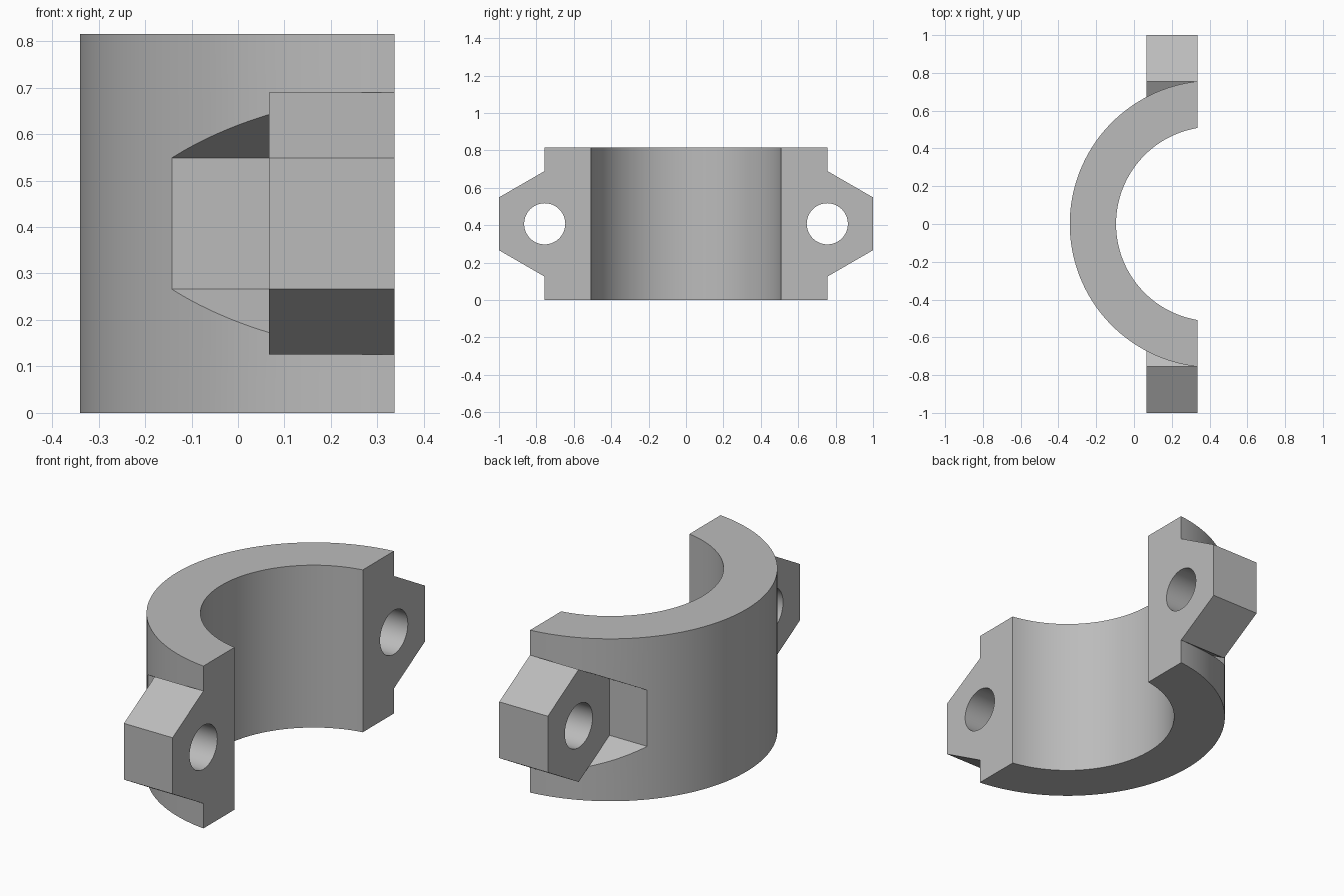
import bpy
import bmesh
from math import cos, sin, pi, acos
from mathutils import Vector

cube = bpy.data.objects.get("Cube")
if cube:
    bpy.data.objects.remove(cube, do_unlink=True)

HEIGHT = 0.815
FACE_X = 0.337       # flat mating face
LUG_X = 0.067        # back of the bolt lugs
AXIS_X = 0.42        # centre of the bore
OUTER, INNER = 0.76, 0.515
BOLT_Y, BOLT_Z = 0.7555, HEIGHT / 2
HEX_R, HOLE_R = 0.2823, 0.11

grey = bpy.data.materials.new("plain grey")
grey.use_nodes = True
colour = (0.5, 0.5, 0.5, 1)
grey.diffuse_color = colour
grey.node_tree.nodes["Principled BSDF"].inputs["Base Color"].default_value = colour


def prism(name, points, direction):
    """Solid made by sweeping a flat outline along a direction."""
    bm = bmesh.new()
    face = bm.faces.new([bm.verts.new(p) for p in points])
    swept = bmesh.ops.extrude_face_region(bm, geom=[face], use_keep_orig=True)
    moved = [v for v in swept["geom"] if isinstance(v, bmesh.types.BMVert)]
    bmesh.ops.translate(bm, verts=moved, vec=Vector(direction))
    bmesh.ops.recalc_face_normals(bm, faces=bm.faces)
    mesh = bpy.data.meshes.new(name)
    bm.to_mesh(mesh)
    bm.free()
    mesh.materials.append(grey)
    obj = bpy.data.objects.new(name, mesh)
    bpy.context.collection.objects.link(obj)
    return obj


def arc(radius, steps=80):
    """Arc behind the mating face, from +y round to -y."""
    start = acos((FACE_X - AXIS_X) / radius)
    angles = [start + (2 * pi - 2 * start) * i / steps for i in range(steps + 1)]
    return [(AXIS_X + radius * cos(a), radius * sin(a), 0) for a in angles]


def bar(name, radius, sides, y, x0, x1):
    """Regular prism along x at a bolt position, with a corner on top."""
    angles = [2 * pi * i / sides for i in range(sides)]
    ring = [(x0, y + radius * sin(a), BOLT_Z + radius * cos(a)) for a in angles]
    return prism(name, ring, (x1 - x0, 0, 0))


def combine(target, tool, operation):
    tool.hide_render = True
    mod = target.modifiers.new(operation, "BOOLEAN")
    mod.operation, mod.solver, mod.object = operation, "EXACT", tool
    bpy.context.view_layer.objects.active = target
    bpy.ops.object.modifier_apply(modifier=mod.name)
    bpy.data.objects.remove(tool, do_unlink=True)


# Half ring body
clamp = prism("half_clamp", arc(OUTER) + arc(INNER)[::-1], (0, 0, HEIGHT))

# Hexagonal pocket, lug and bolt hole on each side
for side in (-1, 1):
    y = side * BOLT_Y
    combine(clamp, bar("pocket_cutter", HEX_R, 6, y, -0.6, LUG_X), "DIFFERENCE")
    combine(clamp, bar("bolt_lug", HEX_R, 6, y, LUG_X, FACE_X), "UNION")
    combine(clamp, bar("hole_cutter", HOLE_R, 48, y, -0.6, 0.6), "DIFFERENCE")

bpy.ops.object.select_all(action="DESELECT")
clamp.select_set(True)
bpy.context.view_layer.objects.active = clamp
bpy.ops.object.shade_smooth_by_angle(angle=0.5)
